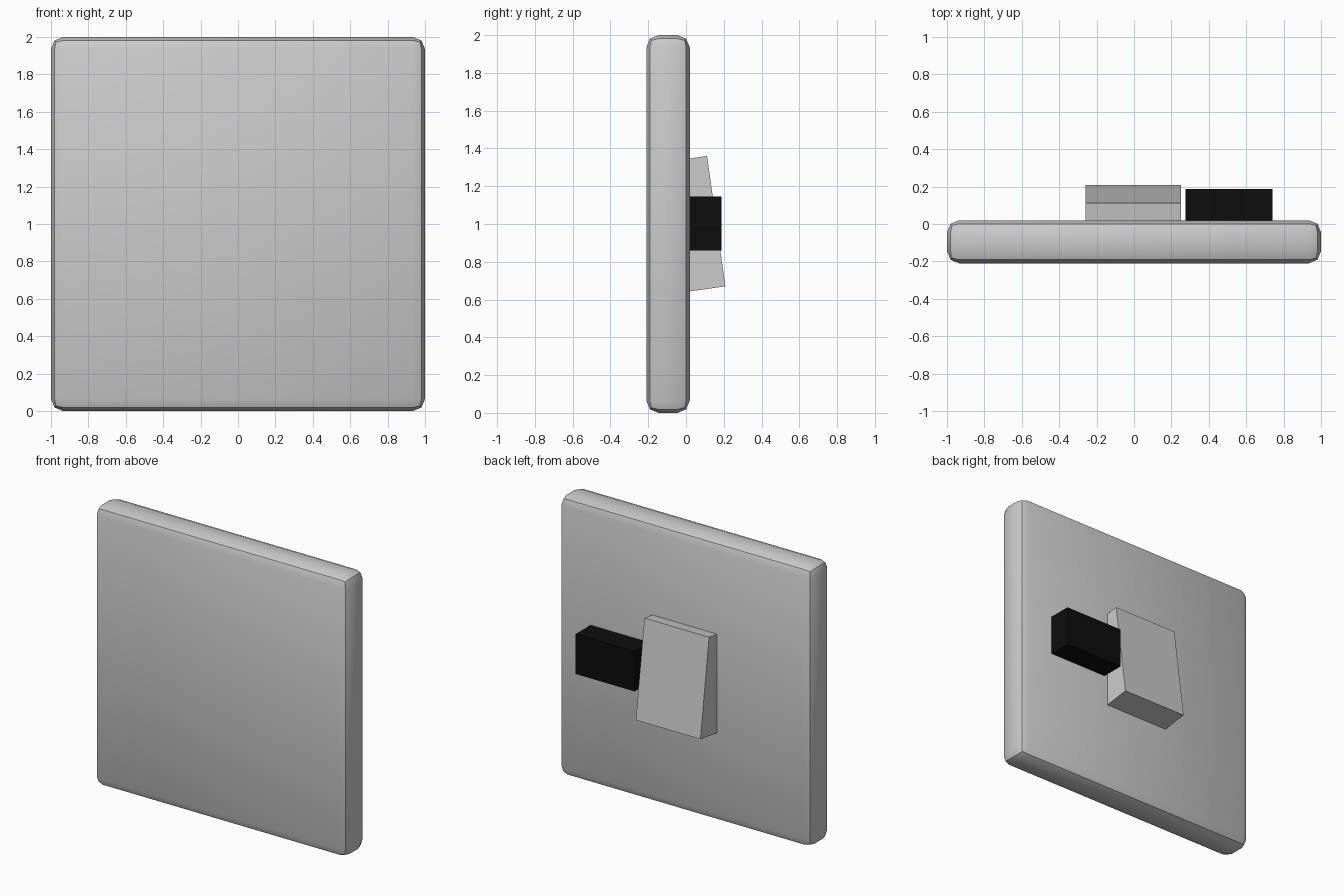
import bpy, bmesh
from math import radians
from mathutils import Matrix, Vector

default = bpy.data.objects.get("Cube")
if default:
    bpy.data.objects.remove(default, do_unlink=True)


def material(name, colour):
    mat = bpy.data.materials.new(name)
    mat.use_nodes = True
    mat.diffuse_color = colour
    mat.node_tree.nodes["Principled BSDF"].inputs["Base Color"].default_value = colour
    return mat


def block(name, size, centre, mat, tilt=0, bevel=0):
    """Box, optionally tilted about x, or rounded with a crease along each rim."""
    bm = bmesh.new()
    bmesh.ops.create_cube(bm, size=1, matrix=Matrix.Diagonal((*size, 1)))
    if bevel:
        bmesh.ops.bevel(bm, geom=bm.edges[:], offset=bevel, segments=2,
                        profile=0.5, affect='EDGES')
        half = Vector(size) / 2

        def on_rim(v):
            return all(abs(c) < h - 0.001 for c, h in zip(v.co, half))

        for face in bm.faces:
            face.smooth = True
        for edge in bm.edges:
            edge.smooth = not all(on_rim(v) for v in edge.verts)
    mesh = bpy.data.meshes.new(name)
    bm.to_mesh(mesh)
    bm.free()
    mesh.materials.append(mat)
    obj = bpy.data.objects.new(name, mesh)
    obj.location = centre
    obj.rotation_euler.x = radians(tilt)
    bpy.context.collection.objects.link(obj)
    return obj


grey = material("light grey", (0.6, 0.6, 0.6, 1))
black = material("black", (0.004, 0.004, 0.004, 1))

# Rounded wall plate
block("wall_plate", (2, 0.23, 2), (0, -0.095, 1), grey, bevel=0.065)

# Tilted rocker, its inner half sunk in the plate
block("rocker", (0.51, 0.2, 0.697), (-0.005, 0.061, 1.001), grey, tilt=8)

# Dark block beside the rocker
block("side_block", (0.465, 0.22, 0.285), (0.507, 0.077, 1.002), black)
